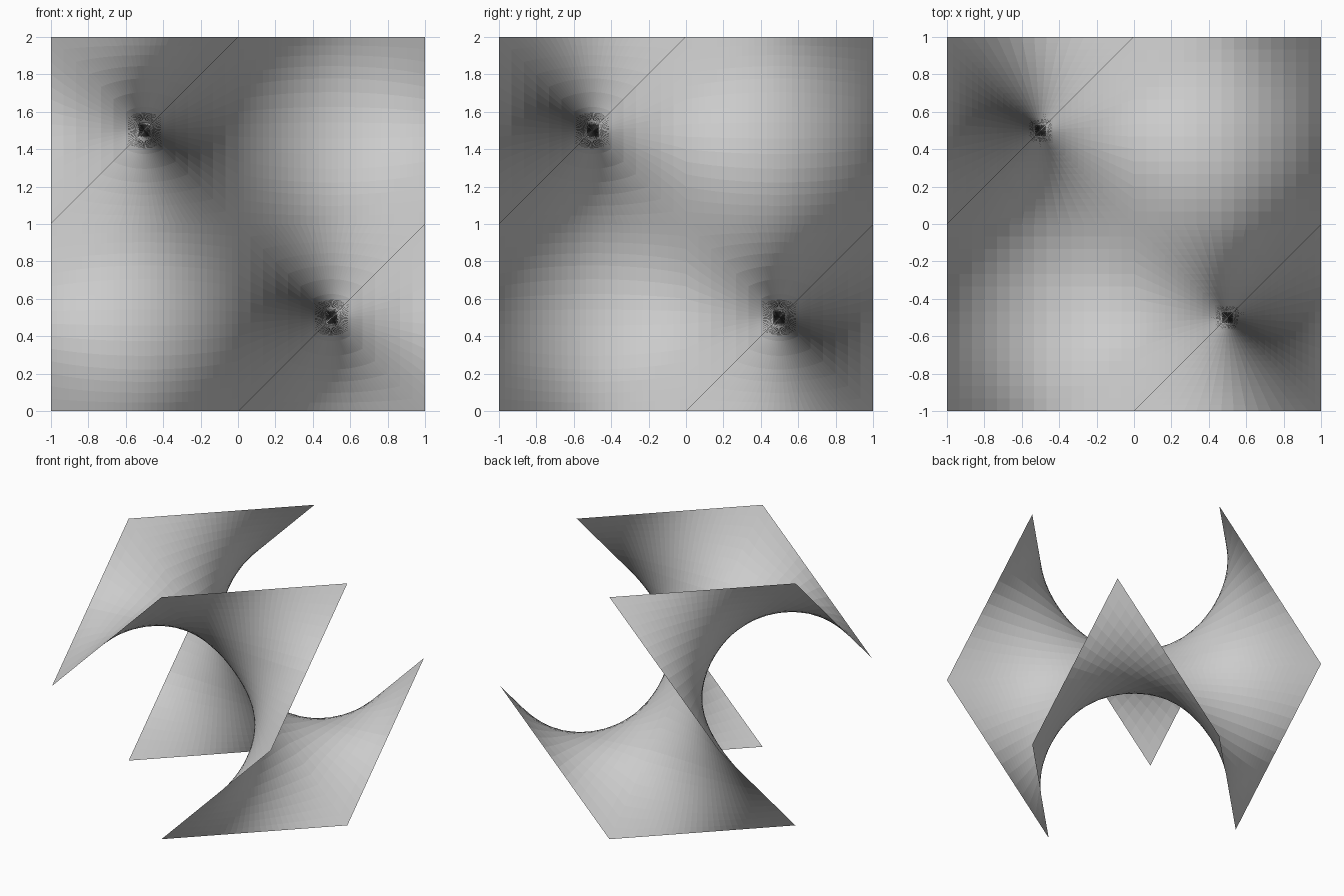
import bpy, bmesh
from math import sin, cos, pi, atan2

if "Cube" in bpy.data.objects:
    bpy.data.objects.remove(bpy.data.objects["Cube"])

N = 15  # facets per unit length
bm = bmesh.new()


def height(x, y, side):
    """Diamond minimal surface solved for z; side picks the sheet of the tangent."""
    s, d = pi / 2 * (x + y), pi / 2 * (x - y)
    return 1 + atan2(-side * sin(s), max(side * cos(d), 1e-12)) * 2 / pi


def sheet(rows, side):
    """Skin a grid of plan points lifted onto the surface."""
    vs = [[bm.verts.new((x, y, height(x, y, side))) for x, y in r] for r in rows]
    for a, b in zip(vs, vs[1:]):
        for i in range(len(a) - 1):
            bm.faces.new((a[i], a[i + 1], b[i + 1], b[i]))


# plain saddles over the two diagonal quadrants
for o in (0, -1):
    sheet([[(o + i / N, o + j / N) for i in range(N + 1)] for j in range(N + 1)], 1)

# twisting sheets that fan around the two vertical straight lines
for c in (-0.5, 0.5):
    for side in (1, -1):
        k = side if c < 0 else -side
        rim = [(-0.5 + i / N, -0.5) for i in range(N)]
        rim += [(0.5, -0.5 + i / N) for i in range(N + 1)]
        if k < 0:
            rim = [(y, x) for x, y in rim]
        radii = [1e-5] + [i / N for i in range(1, N + 1)]
        sheet([[(c + r * x, -c + r * y) for x, y in rim] for r in radii], side)

bmesh.ops.remove_doubles(bm, verts=bm.verts, dist=5e-4)
bmesh.ops.recalc_face_normals(bm, faces=bm.faces)
mesh = bpy.data.meshes.new("saddle_surface")
bm.to_mesh(mesh)
bm.free()
bpy.context.collection.objects.link(bpy.data.objects.new("saddle_surface", mesh))
